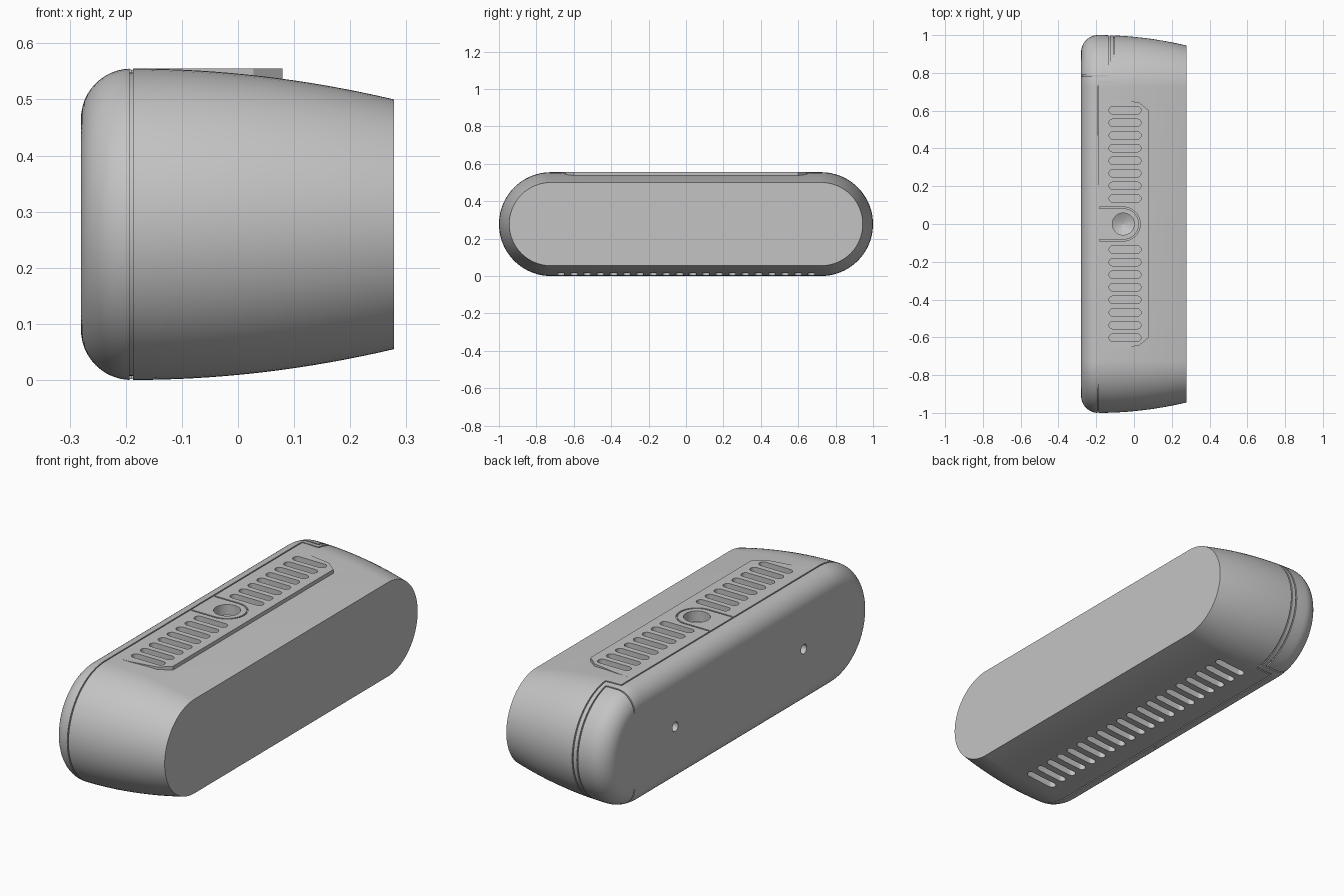
import bpy, bmesh
from math import sin, cos, pi, asin, sqrt
from mathutils import Vector

cube = bpy.data.objects.get("Cube")
if cube:
    bpy.data.objects.remove(cube, do_unlink=True)

R = 0.2775          # half height of the housing
FLAT = 0.7225       # half length of the straight section
SEAM_X = -0.19
ROUND = 0.09        # edge rounding of the back cover

grey = bpy.data.materials.new("housing grey")
grey.use_nodes = True
grey.diffuse_color = (0.55, 0.55, 0.55, 1)
grey.node_tree.nodes["Principled BSDF"].inputs["Base Color"].default_value = (0.55, 0.55, 0.55, 1)


def loft(name, *stacks):
    """Solid object from one or more stacks of matching rings, capped at both ends."""
    bm = bmesh.new()
    for rings in stacks:
        loops = [[bm.verts.new(p) for p in ring] for ring in rings]
        n = len(loops[0])
        for a, b in zip(loops, loops[1:]):
            for i in range(n):
                j = (i + 1) % n
                bm.faces.new((a[i], a[j], b[j], b[i]))
        bm.faces.new(loops[0])
        bm.faces.new(loops[-1])
    bmesh.ops.recalc_face_normals(bm, faces=bm.faces)
    mesh = bpy.data.meshes.new(name)
    bm.to_mesh(mesh)
    bm.free()
    mesh.materials.append(grey)
    obj = bpy.data.objects.new(name, mesh)
    bpy.context.collection.objects.link(obj)
    return obj


def combine(target, other, operation="DIFFERENCE"):
    """Apply a boolean and remove the helper object."""
    mod = target.modifiers.new("boolean", "BOOLEAN")
    mod.operation, mod.solver, mod.object = operation, "EXACT", other
    graph = bpy.context.evaluated_depsgraph_get()
    mesh = bpy.data.meshes.new_from_object(target.evaluated_get(graph))
    target.modifiers.clear()
    target.data = mesh
    bpy.data.objects.remove(other, do_unlink=True)


def cap_point(x, r, t, side=1):
    """Point on the rounded end; t runs from the top (0) to the bottom (pi)."""
    return Vector((x, side * (FLAT + r * sin(t)), R + r * cos(t)))


def stadium(x, r, n=40):
    ts = [pi * i / n for i in range(n + 1)]
    return [cap_point(x, r, t) for t in ts] + [cap_point(x, r, t, -1) for t in reversed(ts)]


def prism(outline, z0, z1):
    return [[Vector((x, y, z)) for x, y in outline] for z in (z0, z1)]


def capsule(x0, x1, y, r, n=10):
    arc = [pi * i / n for i in range(n + 1)]
    return ([(x1 - r + r * sin(t), y + r * cos(t)) for t in arc]
            + [(x0 + r - r * sin(t), y - r * cos(t)) for t in arc])


def groove(inner, outer, axis, width=0.006):
    """Cutter for a thin line between two matching paths."""
    outline = inner + outer[::-1]
    shift = Vector(axis) * width / 2
    combine(body, loft("groove_cutter", [[p - shift for p in outline], [p + shift for p in outline]]))


# Main housing: rounded back edge, then a gently tapering sleeve
sections = []
for i in range(13):
    a = pi / 2 * i / 12
    sections.append((SEAM_X - ROUND * cos(a), R - ROUND + ROUND * sin(a)))
for i in range(1, 17):
    u = i / 16
    sections.append((SEAM_X + 0.468 * u, R - 0.055 * u * u))
body = loft("speaker_housing", [stadium(x, r) for x, r in sections])

# Raised vent plate on top
half = [(-0.184, 0.668), (-0.1, 0.665), (0.028, 0.643), (0.079, 0.6)]
outline = half + [(x, -y) for x, y in reversed(half)]
combine(body, loft("vent_plate", *[prism(outline, 0.5, 0.5548)]), "UNION")

# Vent slots in the plate and along the bottom
top_slots = [prism(capsule(-0.132, 0.037, s * (0.135 + 0.0667 * i), 0.02), 0.515, 0.6)
             for s in (-1, 1) for i in range(8)]
combine(body, loft("top_slot_cutter", *top_slots))
bottom_slots = [prism(capsule(-0.09, 0.07, 0.0705 * (i - 9.5), 0.018), -0.05, 0.045)
                for i in range(20)]
combine(body, loft("bottom_slot_cutter", *bottom_slots))


# Mounting socket with a conical floor
def circle(r, n=40):
    return [(r * cos(2 * pi * i / n), r * sin(2 * pi * i / n)) for i in range(n)]


socket = [[Vector((-0.057 + x, y, z)) for x, y in circle(r)]
          for r, z in ((0.058, 0.6), (0.058, 0.505), (0.002, 0.475))]
combine(body, loft("socket_cutter", socket))

# Two screw holes in the back, and a pinhole underneath
holes = [[[Vector((x, y + a, R + b)) for a, b in circle(0.022, 24)] for x in (-0.32, -0.22)]
         for y in (-0.48, 0.48)]
combine(body, loft("screw_hole_cutter", *holes))
pin = [(-0.21 + a, b - 0.1) for a, b in circle(0.006, 12)]
combine(body, loft("pinhole_cutter", prism(pin, -0.03, 0.02)))


# Tab outline around the socket
def tab(r, n=20):
    arc = [Vector((-0.057 + r * sin(pi * i / n), r * cos(pi * i / n), 0.555)) for i in range(n + 1)]
    return [Vector((-0.182, r, 0.555))] + arc + [Vector((-0.182, -r, 0.555))]


groove(tab(0.083), tab(0.09), (0, 0, 1), 0.02)

# Seam of the back cover, broken at the end door
DOOR_Y, FRAME_Y = 0.785, 0.752
t_door, t_frame = [asin((y - FLAT) / R) for y in (DOOR_Y, FRAME_Y)]


def main_seam(r, n=40):
    far = [cap_point(SEAM_X, r, pi * i / n, -1) for i in range(n + 1)]
    return [cap_point(SEAM_X, r, t_frame)] + far + [cap_point(SEAM_X, r, pi - t_frame)]


def end_seam(x, r, t0, n=40):
    return [cap_point(x, r, t0 + (pi - 2 * t0) * i / n) for i in range(n + 1)]


groove(main_seam(R - 0.007), main_seam(R + 0.02), (1, 0, 0))
for x, t0 in ((-0.106, t_frame), (-0.131, t_door)):
    groove(end_seam(x, R - 0.008, t0), end_seam(x, R + 0.02, t0), (1, 0, 0))


# Straight sides of the door and its frame, on the top and the bottom
def edge_path(y, x_end, offset, sign, wraps):
    z = sqrt(R * R - (y - FLAT) ** 2)
    path = [Vector((x_end, y, R + sign * (z + offset)))]
    r = ROUND + offset
    for i in range(13 if wraps else 1):
        a = pi / 2 * i / 12
        path.append(Vector((SEAM_X - r * sin(a), y, R + sign * (z - ROUND + r * cos(a)))))
    return path


for sign in (1, -1):
    for y, x_end, wraps in ((DOOR_Y, -0.132, True), (FRAME_Y, -0.104, False)):
        groove(edge_path(y, x_end, -0.007, sign, wraps),
               edge_path(y, x_end, 0.02, sign, wraps), (0, 1, 0))

# Smooth curved skin with crisp edges
bpy.ops.object.select_all(action="DESELECT")
body.select_set(True)
bpy.context.view_layer.objects.active = body
bpy.ops.object.shade_smooth_by_angle(angle=0.5)
